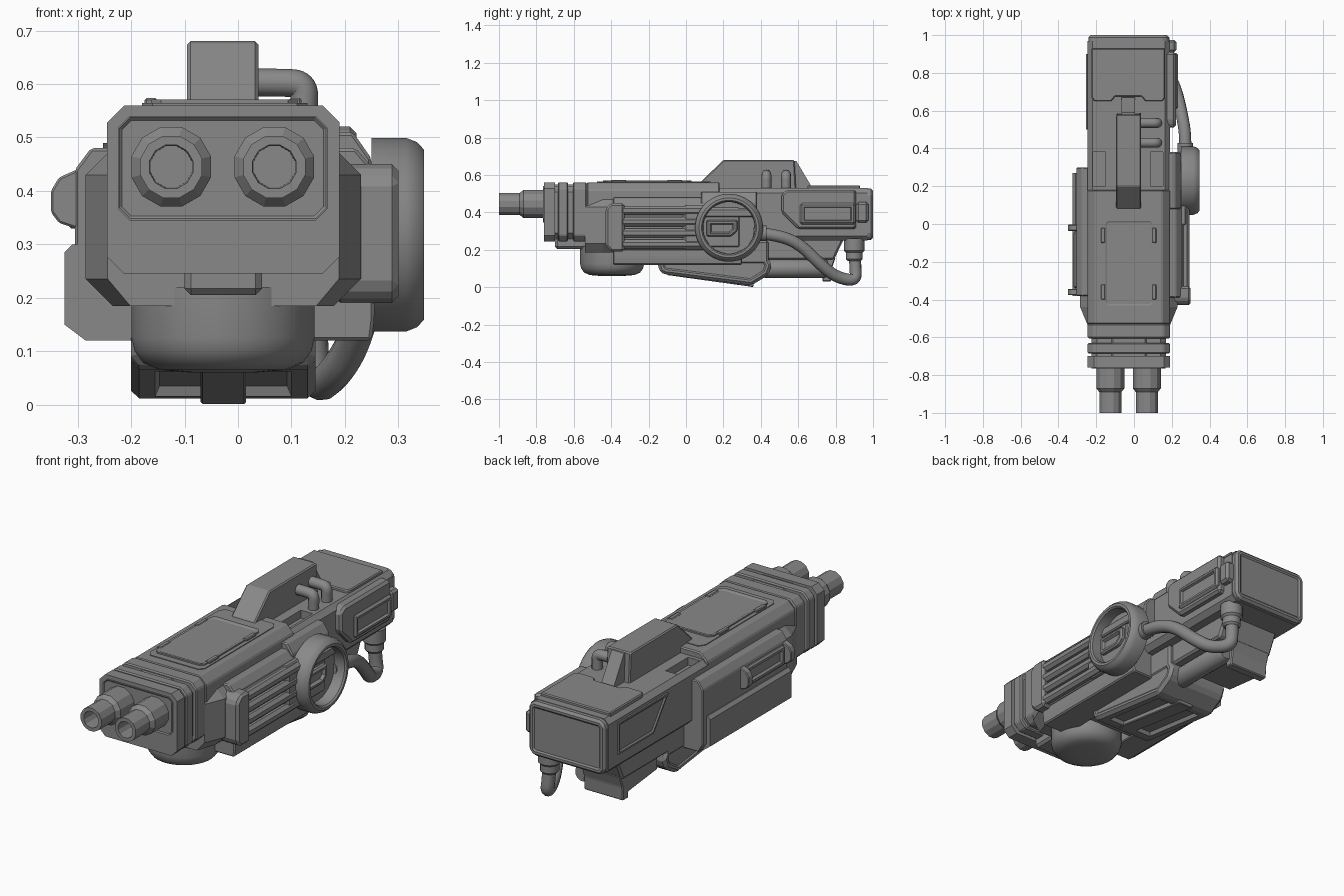
import bpy, bmesh, math
from mathutils import Vector, Matrix

if "Cube" in bpy.data.objects:
    bpy.data.objects.remove(bpy.data.objects["Cube"], do_unlink=True)

grey = bpy.data.materials.new("gunmetal grey")
grey.use_nodes = True
grey.diffuse_color = (0.25, 0.25, 0.25, 1)
grey.node_tree.nodes["Principled BSDF"].inputs["Base Color"].default_value = (0.25, 0.25, 0.25, 1)

MID = -0.028  # centre line of the main body


def finish(name, bm, smooth=False):
    bmesh.ops.recalc_face_normals(bm, faces=bm.faces)
    me = bpy.data.meshes.new(name)
    bm.to_mesh(me)
    bm.free()
    me.materials.append(grey)
    if smooth:
        me.polygons.foreach_set("use_smooth", [True] * len(me.polygons))
        me.set_sharp_from_angle(angle=math.radians(35))
    ob = bpy.data.objects.new(name, me)
    bpy.context.scene.collection.objects.link(ob)
    return ob


def panel(bm, direction, border, depth):
    """Inset the largest face that looks in the given direction."""
    d = Vector(direction)
    bm.normal_update()
    face = max((f for f in bm.faces if f.normal.dot(d) > 0.8), key=lambda f: f.calc_area())
    bmesh.ops.inset_region(bm, faces=[face], thickness=border, use_even_offset=True)
    bmesh.ops.inset_region(bm, faces=[face], thickness=0.008, depth=depth, use_even_offset=True)


def prism(name, pts, axis, a, b, bevel=0, panels=()):
    """Extrude a profile along x (y,z points), y (x,z points) or z (x,y points)."""
    place = {"x": lambda u, v, t: (t, u, v), "y": lambda u, v, t: (u, t, v),
             "z": lambda u, v, t: (u, v, t)}[axis]
    bm = bmesh.new()
    lo = [bm.verts.new(place(u, v, a)) for u, v in pts]
    hi = [bm.verts.new(place(u, v, b)) for u, v in pts]
    bm.faces.new(lo)
    bm.faces.new(hi[::-1])
    for i in range(len(pts)):
        j = (i + 1) % len(pts)
        bm.faces.new((lo[i], lo[j], hi[j], hi[i]))
    bmesh.ops.recalc_face_normals(bm, faces=bm.faces)
    if bevel:
        bmesh.ops.bevel(bm, geom=list(bm.edges), offset=bevel, segments=1, affect="EDGES")
    for p in panels:
        panel(bm, *p)
    return finish(name, bm)


def box(name, x, y, z, bevel=0, panels=()):
    pts = [(x[0], z[0]), (x[1], z[0]), (x[1], z[1]), (x[0], z[1])]
    return prism(name, pts, "y", y[0], y[1], bevel, panels)


def octagon(x, z, c):
    (a, b), (l, h) = x, z
    return [(a + c, l), (b - c, l), (b, l + c), (b, h - c),
            (b - c, h), (a + c, h), (a, h - c), (a, l + c)]


def lathe(name, profile, centre, axis, n, smooth=True):
    """Spin (radius, distance) points about an axis through the centre."""
    bm = bmesh.new()
    rings = []
    for r, t in profile:
        ring = []
        for i in range(n):
            a = 2 * math.pi * (i + 0.5) / n
            c, s = r * math.cos(a), r * math.sin(a)
            co = {"x": (t, c, s), "y": (c, t, s), "z": (c, s, t)}[axis]
            ring.append(bm.verts.new(Vector(co) + Vector(centre)))
        rings.append(ring)
    for p, q in zip(rings, rings[1:]):
        for i in range(n):
            bm.faces.new((p[i], p[i - 1], q[i - 1], q[i]))
    bm.faces.new(rings[0])
    bm.faces.new(rings[-1])
    return finish(name, bm, smooth)


def tube(name, path, radius):
    cu = bpy.data.curves.new(name, "CURVE")
    cu.dimensions = "3D"
    cu.bevel_depth, cu.bevel_resolution, cu.use_fill_caps = radius, 4, True
    sp = cu.splines.new("NURBS")
    sp.points.add(len(path) - 1)
    for p, co in zip(sp.points, path):
        p.co = (*co, 1)
    sp.order_u, sp.use_endpoint_u, sp.resolution_u = 3, True, 8
    tmp = bpy.data.objects.new(name + " path", cu)
    bpy.context.scene.collection.objects.link(tmp)
    dg = bpy.context.evaluated_depsgraph_get()
    bm = bmesh.new()
    bm.from_mesh(tmp.evaluated_get(dg).to_mesh())
    bpy.data.objects.remove(tmp, do_unlink=True)
    return finish(name, bm, True)


def cut(ob, cutter):
    cutter.hide_render = True
    cutter.hide_viewport = True
    cutter.display_type = "WIRE"
    mod = ob.modifiers.new("cut", "BOOLEAN")
    mod.operation, mod.object, mod.solver = "DIFFERENCE", cutter, "EXACT"


BODY = (-0.245, 0.19)

# Muzzle block: core, front plate and cooling ribs
prism("muzzle_core", octagon((-0.225, 0.17), (0.26, 0.54), 0.03), "y", -0.72, -0.5)
prism("muzzle_plate", octagon(BODY, (0.245, 0.56), 0.032), "y", -0.76, -0.7)
prism("muzzle_frame", octagon((-0.225, 0.168), (0.345, 0.54), 0.022), "y", -0.765, -0.75,
      0, [((0, -1, 0), 0.003, -0.008)])
for i, (y0, y1) in enumerate([(-0.685, -0.63), (-0.605, -0.53)]):
    prism(f"muzzle_rib_{i}", octagon(BODY, (0.245, 0.56), 0.032), "y", y0, y1, 0.006)
box("muzzle_top_bridge", (-0.12, 0.065), (-0.71, -0.53), (0.5, 0.55), 0.008)
box("muzzle_under_block", (-0.1, 0.045), (-0.7, -0.5), (0.205, 0.27), 0.012)

# Twin barrels with bored ends
for side, x in (("right", -0.125), ("left", 0.068)):
    lathe(f"{side}_barrel", [(0.077, -0.72), (0.077, -0.87), (0.06, -0.89), (0.06, -1.0),
          (0.042, -1.0), (0.04, -0.9)], (x, 0, 0.445), "y", 12, False)

# Main hull with tapered nose
hull = octagon((-0.285, 0.23), (0.185, 0.48), 0.05)
prism("main_hull", hull, "y", -0.44, 0.3)
bm = bmesh.new()
back = [bm.verts.new((x, -0.44, z)) for x, z in hull]
front = [bm.verts.new((MID + (x - MID) * 0.84, -0.54, z)) for x, z in hull]
bm.faces.new(back)
bm.faces.new(front)
for i in range(8):
    bm.faces.new((back[i], back[i - 1], front[i - 1], front[i]))
finish("hull_nose", bm)

# Raised upper body and top access cover
prism("upper_body", [(-0.245, 0.4), (0.19, 0.4), (0.19, 0.52), (0.15, 0.56), (-0.205, 0.56),
      (-0.245, 0.52)], "y", -0.53, 0.18, 0.006)
cover = [(-0.18, -0.45), (-0.16, -0.475), (0.11, -0.475), (0.13, -0.45), (0.13, 0.1),
         (0.11, 0.13), (-0.16, 0.13), (-0.18, 0.1)]
prism("top_cover_frame", cover, "z", 0.55, 0.564)
hatch = [(MID + (x - MID) * 0.88, -0.205 + (y + 0.17) * 0.78) for x, y in cover]
prism("top_hatch", hatch, "z", 0.55, 0.571, 0, [((0, 0, 1), 0.012, -0.004)])
for sx in (-1, 1):
    for y in (-0.36, -0.06):
        box("hatch_hinge", (MID + sx * 0.135 - 0.012, MID + sx * 0.135 + 0.012),
            (y - 0.04, y + 0.04), (0.555, 0.574), 0.004)

# Rear body, deck with slots, end cap and rear hatch
rear = prism("rear_body", octagon(BODY, (0.25, 0.53), 0.025), "y", 0.15, 0.97)
for x in (-0.185, 0.12):
    cut(rear, box("deck_slot_cutter", (x - 0.033, x + 0.033), (0.2, 0.38), (0.49, 0.6)))
prism("rear_cap", octagon((-0.242, 0.187), (0.252, 0.528), 0.025), "y", 0.94, 1.0, 0.012,
      [((0, 1, 0), 0.012, -0.006)])
prism("rear_hatch", [(-0.225, 0.67), (-0.21, 0.65), (-0.12, 0.65), (-0.1, 0.675), (0.04, 0.675),
      (0.06, 0.65), (0.15, 0.65), (0.165, 0.67), (0.165, 0.93), (-0.225, 0.93)],
      "z", 0.5, 0.545, 0.005)

# Rear side panels
prism("left_rear_panel", [(0.51, 0.5), (0.54, 0.52), (0.91, 0.52), (0.91, 0.31), (0.6, 0.31),
      (0.51, 0.4)], "x", 0.15, 0.222, 0.012)
box("left_rear_window", (0.18, 0.234), (0.61, 0.905), (0.335, 0.45), 0.01,
    [((1, 0, 0), 0.01, -0.02)])
box("left_rear_latch", (0.15, 0.225), (0.91, 0.975), (0.345, 0.455), 0.012)
prism("right_rear_panel", [(0.5, 0.49), (0.9, 0.49), (0.9, 0.33), (0.62, 0.33)],
      "x", -0.253, -0.2, 0, [((-1, 0, 0), 0.008, -0.006)])

# Top fin with tail rib and bent pipes
prism("top_fin", [(0.08, 0.5), (0.08, 0.565), (0.2, 0.68), (0.58, 0.68), (0.59, 0.5)],
      "x", -0.095, 0.038, 0.006)
prism("fin_tail", [(0.57, 0.5), (0.57, 0.675), (0.59, 0.675), (0.67, 0.54), (0.67, 0.5)],
      "x", -0.065, 0.005)
for y in (0.43, 0.535):
    tube("fin_pipe", [(0.0, y, 0.603), (0.08, y, 0.603), (0.125, y, 0.6), (0.123, y, 0.55),
                      (0.123, y, 0.48)], 0.026)

# Left side: housing, front block and cooling bars
prism("left_housing", [(0.1, 0.12), (0.25, 0.12), (0.255, 0.16), (0.255, 0.44), (0.22, 0.48),
      (0.1, 0.48)], "y", -0.39, 0.3, 0.006)
box("left_grill_back", (0.2, 0.268), (-0.35, 0.1), (0.2, 0.44), 0.01)
for i in range(4):
    z = 0.23 + i * 0.06
    lathe("cooling_bar", [(0.027, -0.36), (0.027, 0.08)], (0.27, 0, z), "y", 8, False)
prism("left_front_block", [(-0.43, 0.22), (-0.4, 0.19), (-0.33, 0.19), (-0.33, 0.45),
      (-0.4, 0.45), (-0.43, 0.42)], "x", 0.18, 0.3, 0.012)
box("left_ring_mount", (0.18, 0.29), (-0.02, 0.3), (0.2, 0.44), 0.02)
prism("left_shoulder", [(0.19, 0.3), (0.25, 0.3), (0.25, 0.46), (0.215, 0.51), (0.17, 0.51)],
      "y", 0.08, 0.38, 0.006)

# Side ring with hub
lathe("side_ring", [(0.12, 0.25), (0.182, 0.25), (0.182, 0.315), (0.174, 0.335), (0.16, 0.348),
      (0.147, 0.348), (0.14, 0.34), (0.138, 0.285), (0.05, 0.285)], (0, 0.23, 0.318), "x", 32)
prism("ring_grip", [(0.11, 0.27), (0.24, 0.27), (0.275, 0.3), (0.275, 0.36), (0.11, 0.36)],
      "x", 0.27, 0.312, 0.008, [((1, 0, 0), 0.01, -0.015)])
box("ring_bridge", (0.27, 0.3), (0.1, 0.36), (0.375, 0.42), 0.006)

# Cable with end fittings
tube("side_cable", [(0.27, 0.36, 0.29), (0.275, 0.46, 0.285), (0.25, 0.6, 0.24),
     (0.22, 0.72, 0.12), (0.18, 0.8, 0.055), (0.145, 0.91, 0.03), (0.135, 0.905, 0.12),
     (0.135, 0.9, 0.22)], 0.032)
lathe("cable_socket", [(0.036, 0.14), (0.045, 0.15), (0.045, 0.185), (0.055, 0.195),
      (0.055, 0.26)], (0.135, 0.9, 0), "z", 16)
lathe("cable_collar", [(0.042, 0.38), (0.042, 0.43)], (0.272, 0, 0.288), "y", 16)

# Right side: armour, lower step, brackets and handle plate
prism("right_armour", [(-0.15, 0.12), (-0.28, 0.12), (-0.305, 0.16), (-0.305, 0.44),
      (-0.275, 0.48), (-0.15, 0.48)], "y", -0.38, 0.3, 0.005)
prism("right_lower_step", [(-0.2, 0.12), (-0.285, 0.12), (-0.325, 0.15), (-0.325, 0.285),
      (-0.31, 0.3), (-0.2, 0.3)], "y", -0.38, 0.27)
box("right_handle_plate", (-0.32, -0.28), (-0.34, -0.04), (0.33, 0.43), 0.008,
    [((-1, 0, 0), 0.012, -0.01)])
for y in (-0.36, -0.02):
    prism("handle_bracket", [(-0.29, 0.325), (-0.335, 0.34), (-0.35, 0.36), (-0.35, 0.4),
          (-0.335, 0.425), (-0.29, 0.445)], "y", y - 0.017, y + 0.017, 0.004)

# Underside: domed pod and keel
lathe("under_pod", [(0.172, 0.22), (0.172, 0.125), (0.166, 0.1), (0.15, 0.078), (0.12, 0.065),
      (0.06, 0.06)], (MID, -0.395, 0), "z", 32)
box("keel", (-0.2, 0.145), (-0.22, 0.44), (0.125, 0.25), 0.01)

# Magazine with recessed floor and spine
prism("magazine", [(-0.16, 0.16), (-0.14, 0.08), (-0.11, 0.068), (0.35, 0.01), (0.44, 0.065),
      (0.46, 0.12), (0.42, 0.18)], "x", -0.2, 0.145, 0.015,
      [((0, 0, -1), 0.03, -0.018), ((1, 0, 0), 0.012, -0.006), ((-1, 0, 0), 0.012, -0.006)])
prism("magazine_spine", [(-0.1, 0.1), (-0.1, 0.065), (0.34, 0.004), (0.36, 0.0), (0.37, 0.1)],
      "x", -0.07, 0.015, 0.004)

# Rear underside: sloped belly, cylinder and stepped foot
prism("rear_belly", [(0.28, 0.27), (0.28, 0.145), (0.79, 0.145), (0.85, 0.27)],
      "x", -0.2, 0.12, 0.01)
lathe("under_cylinder", [(0.045, 0.4), (0.05, 0.42), (0.05, 0.74), (0.04, 0.76)],
      (0.05, 0, 0.1), "y", 20)
prism("rear_foot", [(0.5, 0.16), (0.5, 0.085), (0.73, 0.06), (0.73, 0.03), (0.775, 0.03),
      (0.78, 0.1), (0.8, 0.16)], "x", -0.19, 0.03, 0.005)
